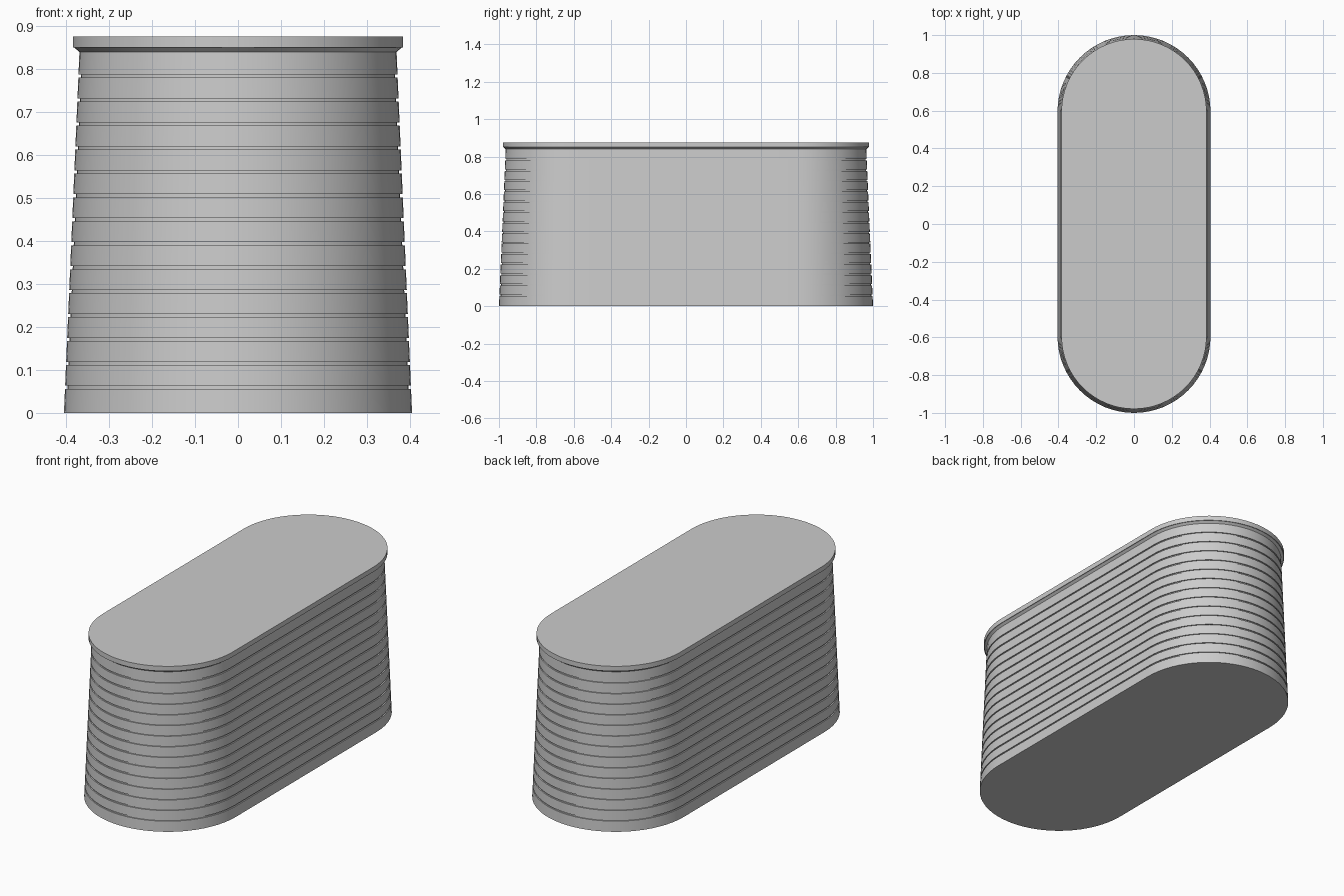
import bpy
import bmesh
from math import pi, cos, sin

if "Cube" in bpy.data.objects:
    bpy.data.objects.remove(bpy.data.objects["Cube"], do_unlink=True)

ARC_STEPS = 32       # segments per rounded end
END_CENTRE = 0.595   # y of the rounded ends' centres
SLATS = 15
PITCH = 0.0557
GROOVE_HEIGHT = 0.0075
GROOVE_DEPTH = 0.006
BODY_TOP = 0.839

grey = bpy.data.materials.new("plain_grey")
grey.use_nodes = True
grey.diffuse_color = (0.6, 0.6, 0.6, 1)
grey.node_tree.nodes["Principled BSDF"].inputs["Base Color"].default_value = (0.6, 0.6, 0.6, 1)


def outline(radius, z):
    """Points of a stadium outline at one height, counter-clockwise."""
    points = []
    for side in (1, -1):
        for i in range(ARC_STEPS + 1):
            a = pi * i / ARC_STEPS
            points.append((side * radius * cos(a),
                           side * (END_CENTRE + radius * sin(a)), z))
    return points


def loft(name, profile):
    """Closed solid through stadium outlines given as (radius, height)."""
    bm = bmesh.new()
    rings = [[bm.verts.new(p) for p in outline(r, z)] for r, z in profile]
    for low, high in zip(rings, rings[1:]):
        for i in range(len(low)):
            j = (i + 1) % len(low)
            bm.faces.new((low[i], low[j], high[j], high[i]))
    bm.faces.new(rings[0][::-1])
    bm.faces.new(rings[-1])
    mesh = bpy.data.meshes.new(name)
    bm.to_mesh(mesh)
    bm.free()
    mesh.materials.append(grey)
    obj = bpy.data.objects.new(name, mesh)
    bpy.context.collection.objects.link(obj)
    bpy.ops.object.select_all(action="DESELECT")
    obj.select_set(True)
    bpy.context.view_layer.objects.active = obj
    bpy.ops.object.shade_smooth_by_angle(angle=pi / 6)
    return obj


def wall(z):
    """Radius of the tapering wall at a height."""
    return 0.405 - 0.036 * z / BODY_TOP


# Slatted body: tapering bands separated by shallow grooves
profile = [(wall(0), 0)]
for k in range(1, SLATS):
    z0 = k * PITCH
    z1 = z0 + GROOVE_HEIGHT
    profile += [(wall(z0), z0), (wall(z0) - GROOVE_DEPTH, z0),
                (wall(z1) - GROOVE_DEPTH, z1), (wall(z1), z1)]
profile.append((wall(BODY_TOP), BODY_TOP + 0.001))
loft("slatted_body", profile)

# Top slab with a flared underside
loft("top_rim", [(wall(BODY_TOP) - 0.002, BODY_TOP - 0.001), (0.381, 0.85),
                 (0.384, 0.85), (0.384, 0.876)])
